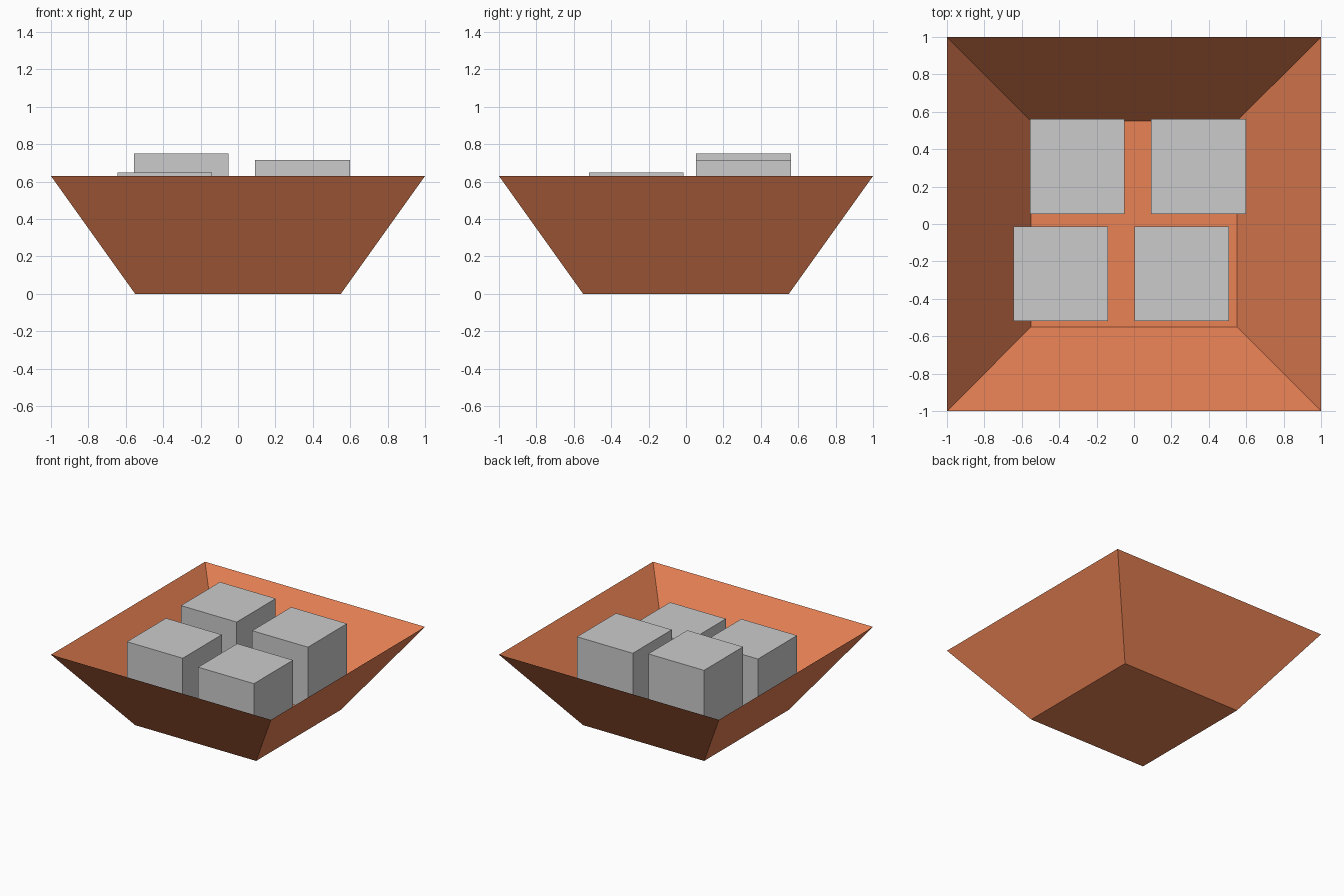
import bpy
import bmesh
from mathutils import Matrix

if "Cube" in bpy.data.objects:
    bpy.data.objects.remove(bpy.data.objects["Cube"])

# Tray: thin open box, flared from a small floor to a wide rim
BASE, RIM, HEIGHT = 0.55, 1.0, 0.63
bm = bmesh.new()


def ring(half, z):
    return [bm.verts.new((sx * half, sy * half, z))
            for sx, sy in ((-1, -1), (1, -1), (1, 1), (-1, 1))]


low, high = ring(BASE, 0), ring(RIM, HEIGHT)
bm.faces.new(low[::-1])
for i in range(4):
    j = (i + 1) % 4
    bm.faces.new((low[i], low[j], high[j], high[i]))
mesh = bpy.data.meshes.new("tray")
bm.to_mesh(mesh)
bm.free()
tray = bpy.data.objects.new("tray", mesh)
bpy.context.collection.objects.link(tray)

red = bpy.data.materials.new("tray_red")
red.diffuse_color = (0.82, 0.225, 0.09, 1)
red.use_nodes = True
red.node_tree.nodes["Principled BSDF"].inputs["Base Color"].default_value = red.diffuse_color
mesh.materials.append(red)

# Blocks: four equal cubes (centre x, centre y, top z)
SIZE = 0.507
blocks = {
    "block_back_left": (-0.303, 0.307, 0.75),
    "block_back_right": (0.345, 0.307, 0.717),
    "block_front_left": (-0.392, -0.266, 0.648),
    "block_front_right": (0.255, -0.266, 0.612),
}
for name, (x, y, top) in blocks.items():
    bm = bmesh.new()
    bmesh.ops.create_cube(bm, size=SIZE,
                          matrix=Matrix.Translation((x, y, top - SIZE / 2)))
    mesh = bpy.data.meshes.new(name)
    bm.to_mesh(mesh)
    bm.free()
    bpy.context.collection.objects.link(bpy.data.objects.new(name, mesh))
